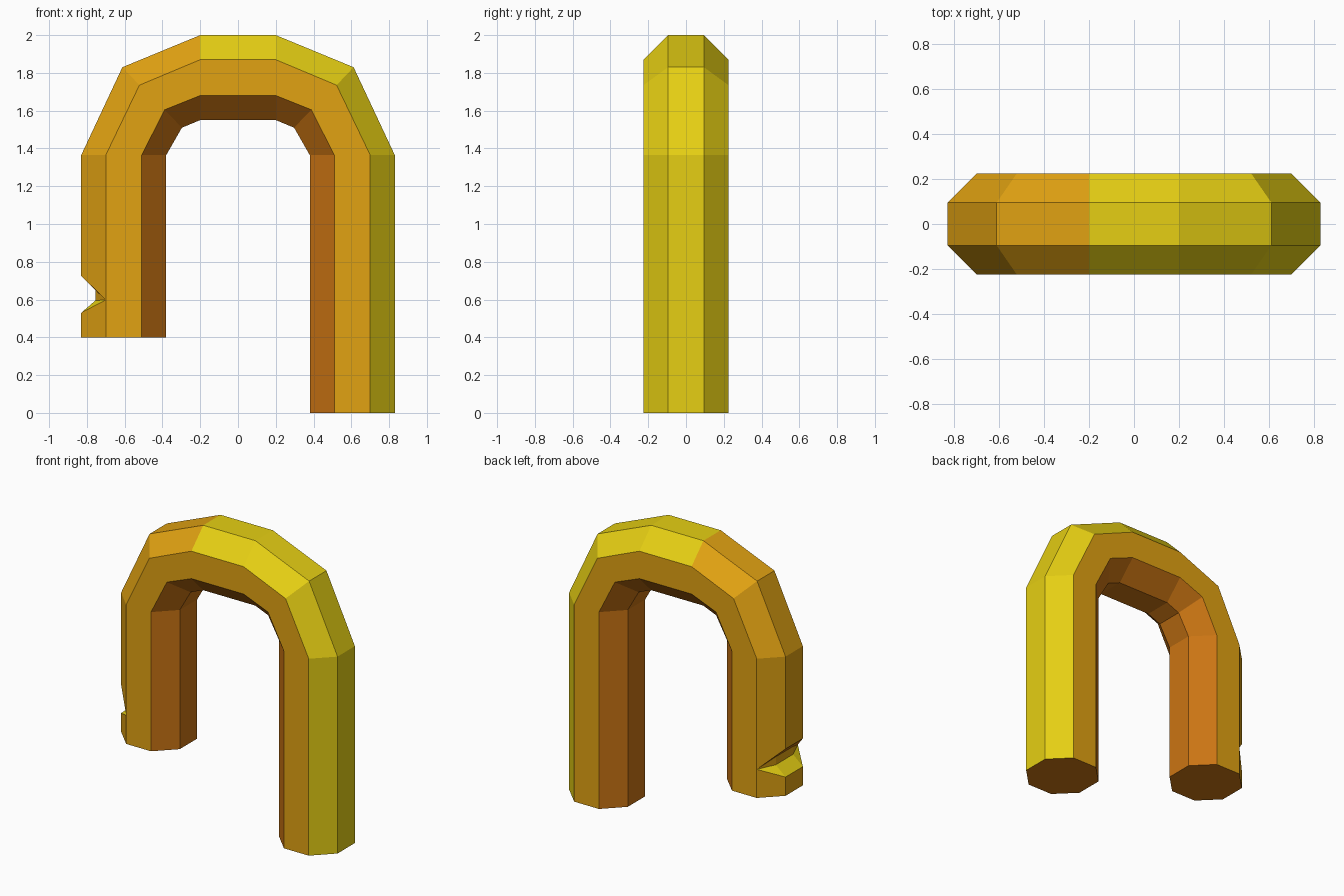
import bpy, bmesh

if "Cube" in bpy.data.objects:
    bpy.data.objects.remove(bpy.data.objects["Cube"])


def srgb(r, g, b):
    f = lambda c: c / 12.92 if c <= 0.04045 else ((c + 0.055) / 1.055) ** 2.4
    return (f(r / 255), f(g / 255), f(b / 255), 1.0)


ORANGE, YELLOW, DARK = 0, 1, 2
palette = [("golden orange", srgb(225, 162, 18)),
           ("bright yellow", srgb(230, 207, 19)),
           ("dark orange", srgb(203, 117, 19))]

W, F = 0.225, 0.095          # octagon half width and half flat
LEFT_FOOT = 0.4


# Each ring: outer, mid-outer, mid-inner, inner points as (x, z), right half
def leg_ring(z):
    return [(0.83, z), (0.70, z), (0.51, z), (0.38, z)]


corner = [(0.612, 1.83), (0.522, 1.735), (0.388, 1.605), (0.297, 1.51)]
crown = [(0.2, 2.0), (0.2, 1.87), (0.2, 1.68), (0.2, 1.55)]
mirror = lambda ring: [(-x, z) for x, z in ring]
rings = [mirror(r) for r in (leg_ring(LEFT_FOOT), leg_ring(1.365), corner, crown)]
rings += [crown, corner, leg_ring(1.365), leg_ring(0.0)]

bm = bmesh.new()
# Octagon order: which profile point and which y
pattern = [(0, -F), (0, F), (1, W), (2, W), (3, F), (3, -F), (2, -W), (1, -W)]
loops = [[bm.verts.new((r[i][0], y, r[i][1])) for i, y in pattern] for r in rings]


def face(verts, mat):
    bm.faces.new(verts).material_index = mat


# Bent octagonal bar; the outer side of the left leg is left open for the notch
OUTER, INNER = (7, 0, 1), (3, 4, 5)
for s in range(len(loops) - 1):
    lo, hi = loops[s], loops[s + 1]
    for j in range(8):
        if s == 0 and j not in INNER:
            continue
        k = (j + 1) % 8
        mat = DARK if j in INNER else YELLOW if j in OUTER and s >= 3 else ORANGE
        face([lo[j], lo[k], hi[k], hi[j]], mat)
face(loops[0], DARK)
face(loops[-1], DARK)

# Latch notch in the left leg: one set of corner points for each y side
lo, hi = loops[0], loops[1]
sides = []
for sg, o, m, n in ((-1, 0, 7, 6), (1, 1, 2, 3)):
    top = bm.verts.new((-0.83, sg * F, 0.725))
    tip = bm.verts.new((-0.70, sg * W, 0.598))
    low = bm.verts.new((-0.83, sg * F, 0.53))
    wall_top = bm.verts.new((-0.755, sg * F, 0.65))
    wall_low = bm.verts.new((-0.755, sg * F, 0.595))
    face([lo[n], lo[m], tip, hi[m], hi[n]], ORANGE)      # broad flat
    face([hi[o], top, tip, hi[m]], ORANGE)               # bevel above
    face([low, lo[o], lo[m], tip], ORANGE)               # bevel below
    face([top, wall_top, tip], DARK)
    face([tip, wall_top, wall_low], ORANGE)
    face([low, tip, wall_low], YELLOW)
    sides.append((hi[o], top, wall_top, wall_low, low, lo[o]))

# Strips joining the two sides: outer flat, ceiling, wall, floor, outer flat
for i, mat in enumerate((ORANGE, DARK, ORANGE, YELLOW, ORANGE)):
    a, b = sides
    face([a[i], b[i], b[i + 1], a[i + 1]], mat)

bmesh.ops.recalc_face_normals(bm, faces=bm.faces[:])
mesh = bpy.data.meshes.new("shackle")
bm.to_mesh(mesh)
bm.free()
for name, col in palette:
    mat = bpy.data.materials.new(name)
    mat.diffuse_color = col
    mat.use_nodes = True
    mat.node_tree.nodes["Principled BSDF"].inputs["Base Color"].default_value = mat.diffuse_color
    mesh.materials.append(mat)
shackle = bpy.data.objects.new("shackle", mesh)
bpy.context.collection.objects.link(shackle)
